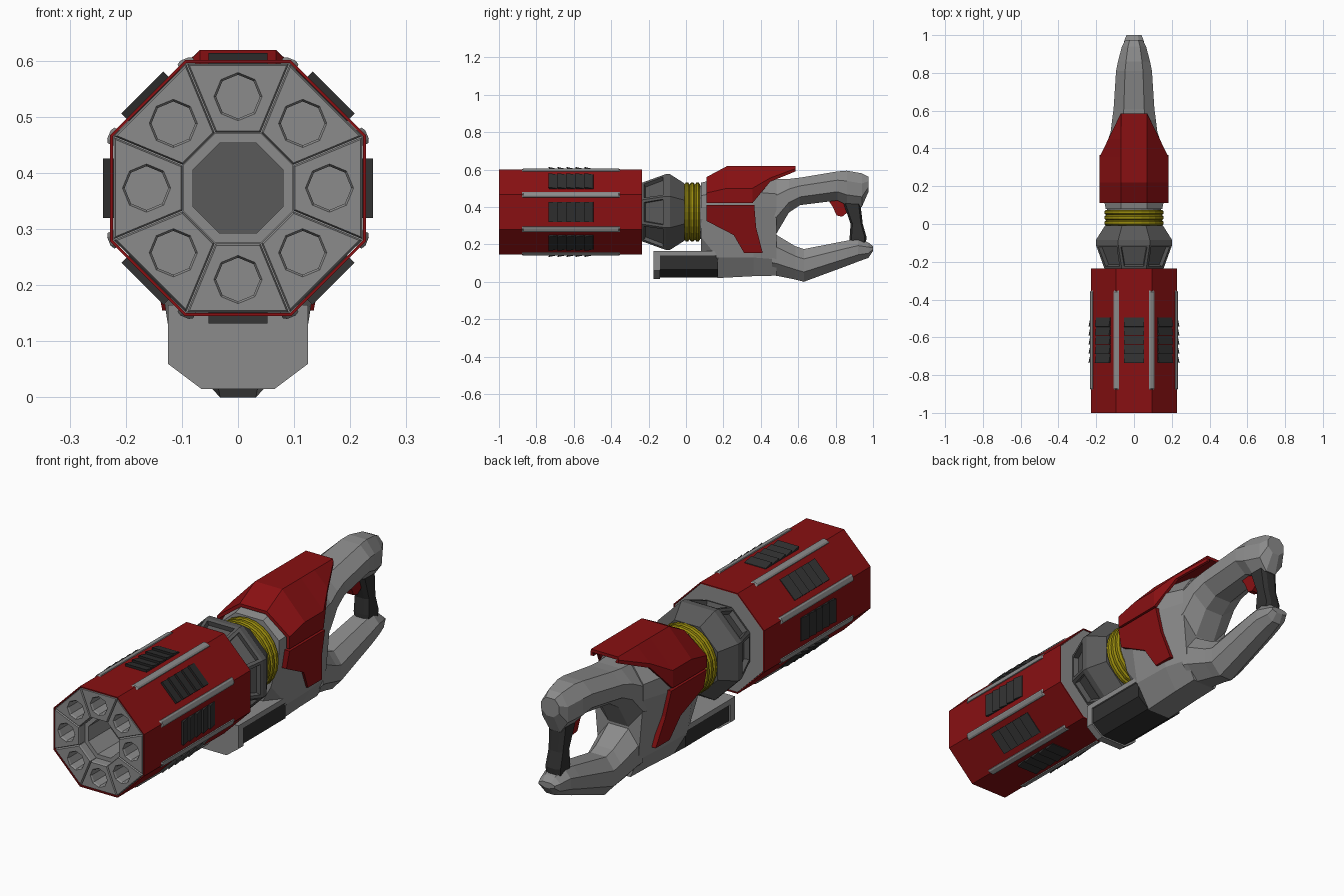
import bpy, bmesh
from math import cos, sin, tan, pi, radians
from mathutils import Vector

cube = bpy.data.objects.get("Cube")
if cube:
    bpy.data.objects.remove(cube)

AXIS = 0.373            # height of the barrel axis
T8 = tan(pi / 8)


def material(name, rgb):
    m = bpy.data.materials.new(name)
    m.use_nodes = True
    col = (*rgb, 1)
    m.diffuse_color = col
    bsdf = m.node_tree.nodes["Principled BSDF"]
    bsdf.inputs["Base Color"].default_value = col
    bsdf.inputs["Roughness"].default_value = 0.6
    return m


RED = material("deep red", (0.25, 0.005, 0.006))
GREY = material("light grey", (0.26, 0.26, 0.26))
STEEL = material("steel grey", (0.1, 0.1, 0.1))
DARK = material("charcoal", (0.03, 0.03, 0.03))
YELLOW = material("yellow", (0.32, 0.26, 0.004))


def build(name, mat, lofts, ring=False, edit=None):
    """One object from lofts; a loft is a list of loops with equal point counts."""
    bm = bmesh.new()
    for loops in lofts:
        rows = [[bm.verts.new(p) for p in loop] for loop in loops]
        n = len(rows[0])
        for a, b in zip(rows, rows[1:] + (rows[:1] if ring else [])):
            for i in range(n):
                j = (i + 1) % n
                bm.faces.new((a[i], a[j], b[j], b[i]))
        if not ring:
            bm.faces.new(rows[0])
            bm.faces.new(rows[-1])
    bmesh.ops.recalc_face_normals(bm, faces=bm.faces)
    if edit:
        edit(bm)
    me = bpy.data.meshes.new(name)
    bm.to_mesh(me)
    bm.free()
    me.materials.append(mat)
    ob = bpy.data.objects.new(name, me)
    bpy.context.collection.objects.link(ob)
    return ob


def polar(a, u, t, y):
    """Point at radius u and tangential offset t around the barrel axis."""
    return Vector((u * cos(a) - t * sin(a), y, AXIS + u * sin(a) + t * cos(a)))


def octagon(y, apothem):
    return [polar(pi / 8 + i * pi / 4, apothem / cos(pi / 8), 0, y) for i in range(8)]


def circle(y, r, n=24):
    return [polar(2 * pi * i / n, r, 0, y) for i in range(n)]


def mirrored(y, half):
    """Cross-section at y from points on the left half, top to bottom."""
    return [(x, y, z) for x, z in half] + [(-x, y, z) for x, z in reversed(half)]


def tube_section(y, lo, hi, w):
    c = 0.3 * (hi - lo)
    return mirrored(y, [(w * 0.5, hi), (w, hi - c), (w, lo + c), (w * 0.4, lo)])


SIDES = [i * pi / 4 for i in range(8)]

# Barrel shell and inner core with central bore
build("barrel_shell", RED, [[octagon(-1, 0.228), octagon(-0.235, 0.228),
                             octagon(-0.235, 0.223), octagon(-1, 0.223)]], ring=True)
build("barrel_core", GREY, [[octagon(-0.89, 0.222), octagon(-0.238, 0.222),
                             octagon(-0.238, 0.08), octagon(-0.96, 0.08),
                             octagon(-0.96, 0.098), octagon(-0.89, 0.098)]], ring=True)
build("bore_floor", STEEL, [[octagon(-0.8, 0.085), octagon(-0.78, 0.085)]])


# Muzzle segments, each with a blind octagonal hole
def segment_loop(a, y, gap):
    ri, ro = 0.098 + gap, 0.2225 - gap
    mid = 0.163
    ti, tm, to = (r * T8 - gap for r in (ri, mid, ro))
    pts = [(ro, 0), (ro, to), (mid, tm), (ri, ti), (ri, 0), (ri, -ti), (mid, -tm), (ro, -to)]
    return [polar(a, u, t, y) for u, t in pts]


def hole_loop(a, y, r):
    return [polar(a, 0.163 + r * cos(b), r * sin(b), y) for b in SIDES]


build("muzzle_segments", GREY, [
    [segment_loop(a, -0.885, 0.001), segment_loop(a, -0.993, 0.001), segment_loop(a, -1, 0.004),
     hole_loop(a, -1, 0.043), hole_loop(a, -0.993, 0.039), hole_loop(a, -0.9, 0.039)]
    for a in SIDES])


# Corner rails
def rail_loop(a, y, top):
    return [polar(a, u, t, y) for u, t in
            ((0.22, 0.015), (top - 0.004, 0.015), (top, 0.008),
             (top, -0.008), (top - 0.004, -0.015), (0.22, -0.015))]


build("corner_rails", GREY, [
    [rail_loop(a + pi / 8, y, top) for y, top in
     ((-0.88, 0.242), (-0.87, 0.249), (-0.36, 0.249), (-0.35, 0.242))] for a in SIDES])

# Louvred vents on every flat
vents = []
for a in SIDES:
    for k in range(5):
        y = -0.735 + k * 0.048
        vents.append([[polar(a, u, t, v) for u, v in
                       ((0.222, y + 0.004), (0.241, y), (0.231, y + 0.047), (0.222, y + 0.048))]
                      for t in (-0.053, 0.053)])
build("barrel_vents", DARK, vents)


# Neck with recessed windows on its front cone
def windows(bm):
    cone = [f for f in bm.faces if -0.9 < f.normal.y < -0.1]
    bmesh.ops.inset_individual(bm, faces=cone, thickness=0.02, depth=0)
    bmesh.ops.inset_individual(bm, faces=cone, thickness=0.004, depth=-0.022)


build("neck", STEEL, [[octagon(y, r) for y, r in
                       ((-0.24, 0.155), (-0.11, 0.202), (-0.085, 0.202), (-0.008, 0.153))]],
      edit=windows)
build("hub", GREY, [[circle(-0.02, 0.143), circle(0.13, 0.143)]])

# Yellow rings
rings = []
for k in range(3):
    y = -0.008 + k * 0.028
    rings += [circle(y, 0.148), circle(y + 0.007, 0.157),
              circle(y + 0.02, 0.157), circle(y + 0.027, 0.148)]
build("yellow_rings", YELLOW, [rings])

# Main body
hull = []
for y, hi, shoulder, w, wl, zl, lo in (
        (0.08, 0.53, 0.46, 0.15, 0.11, 0.24, 0.15),
        (0.17, 0.55, 0.48, 0.167, 0.125, 0.13, 0.02),
        (0.36, 0.57, 0.48, 0.165, 0.12, 0.13, 0.03),
        (0.485, 0.55, 0.47, 0.125, 0.1, 0.12, 0.033)):
    hull.append(mirrored(y, [(0.07, hi), (w, shoulder), (w, 0.4), (wl, zl), (0.06, lo)]))
build("body", GREY, [hull])

# Upper and lower handle arms
build("upper_arm", GREY, [[tube_section(*s) for s in (
    (0.46, 0.25, 0.55, 0.125), (0.485, 0.26, 0.55, 0.124), (0.55, 0.37, 0.55, 0.116),
    (0.61, 0.41, 0.557, 0.108), (0.81, 0.435, 0.59, 0.095), (0.86, 0.41, 0.594, 0.085),
    (0.94, 0.4, 0.58, 0.064), (0.975, 0.48, 0.562, 0.045))]])
build("lower_arm", GREY, [[tube_section(*s) for s in (
    (0.46, 0.035, 0.26, 0.105), (0.485, 0.032, 0.25, 0.1), (0.585, 0.012, 0.19, 0.085),
    (0.63, 0.0, 0.175, 0.08), (0.86, 0.085, 0.22, 0.07), (0.92, 0.108, 0.23, 0.065),
    (0.975, 0.128, 0.21, 0.05), (1.0, 0.165, 0.19, 0.04))]])

# Rear grip and trigger
build("rear_grip", DARK, [[
    [(w, f, z), (w, b, z), (w * 0.5, b + 0.01, z), (-w * 0.5, b + 0.01, z),
     (-w, b, z), (-w, f, z), (-w * 0.5, f - 0.01, z), (w * 0.5, f - 0.01, z)]
    for z, f, b, w in ((0.18, 0.885, 0.95, 0.035), (0.24, 0.885, 0.955, 0.038),
                       (0.31, 0.89, 0.935, 0.036), (0.44, 0.845, 0.92, 0.042))]])
TRIGGER = ((0.765, 0.43), (0.84, 0.44), (0.875, 0.38), (0.835, 0.348), (0.805, 0.355), (0.785, 0.4))
build("trigger", RED, [[[(x, y, z) for y, z in TRIGGER] for x in (-0.018, 0.018)]])

# Front grip: light frame around a dark faceted core
frame = [(0.125, 0.165), (0.125, 0.06), (0.065, 0.015)]
strip = [(0.125, 0.165), (0.125, 0.14)]
core = [(0.118, 0.145), (0.118, 0.065), (0.062, 0.022)]
build("front_grip_frame", GREY, [[mirrored(y, frame) for y in (-0.175, -0.14)],
                                 [mirrored(y, strip) for y in (-0.142, 0.18)]])
build("front_grip_core", DARK, [[mirrored(y, core) for y in (-0.145, 0.172)]])


# Red cowl over the body
def cowl_row(y, side, low, shoulder, ridge):
    outer = [(side, low), (side, shoulder), (0.068, ridge)]
    t = 0.014
    inner = [(0.062, ridge - t), (side - t, shoulder - t * 0.5), (side - t, low)]
    left = [(x, y, z) for x, z in outer]
    right = [(-x, y, z) for x, z in reversed(outer)]
    return left + right + [(-x, y, z) for x, z in reversed(inner)] + [(x, y, z) for x, z in inner]


build("cowl", RED, [[cowl_row(*r) for r in (
    (0.11, 0.182, 0.42, 0.475, 0.56), (0.22, 0.182, 0.42, 0.5, 0.619),
    (0.355, 0.182, 0.42, 0.5, 0.619), (0.45, 0.136, 0.535, 0.555, 0.619),
    (0.585, 0.07, 0.59, 0.605, 0.619))]])

# Red side fins below the cowl
FIN = ((0.11, 0.41), (0.365, 0.41), (0.375, 0.29), (0.41, 0.155),
       (0.31, 0.155), (0.255, 0.25), (0.11, 0.325))
build("side_fins", RED, [
    [[(s * (0.135 + (z - 0.155) * 0.185 - d), y, z) for y, z in FIN] for d in (0, 0.03)]
    for s in (1, -1)])
